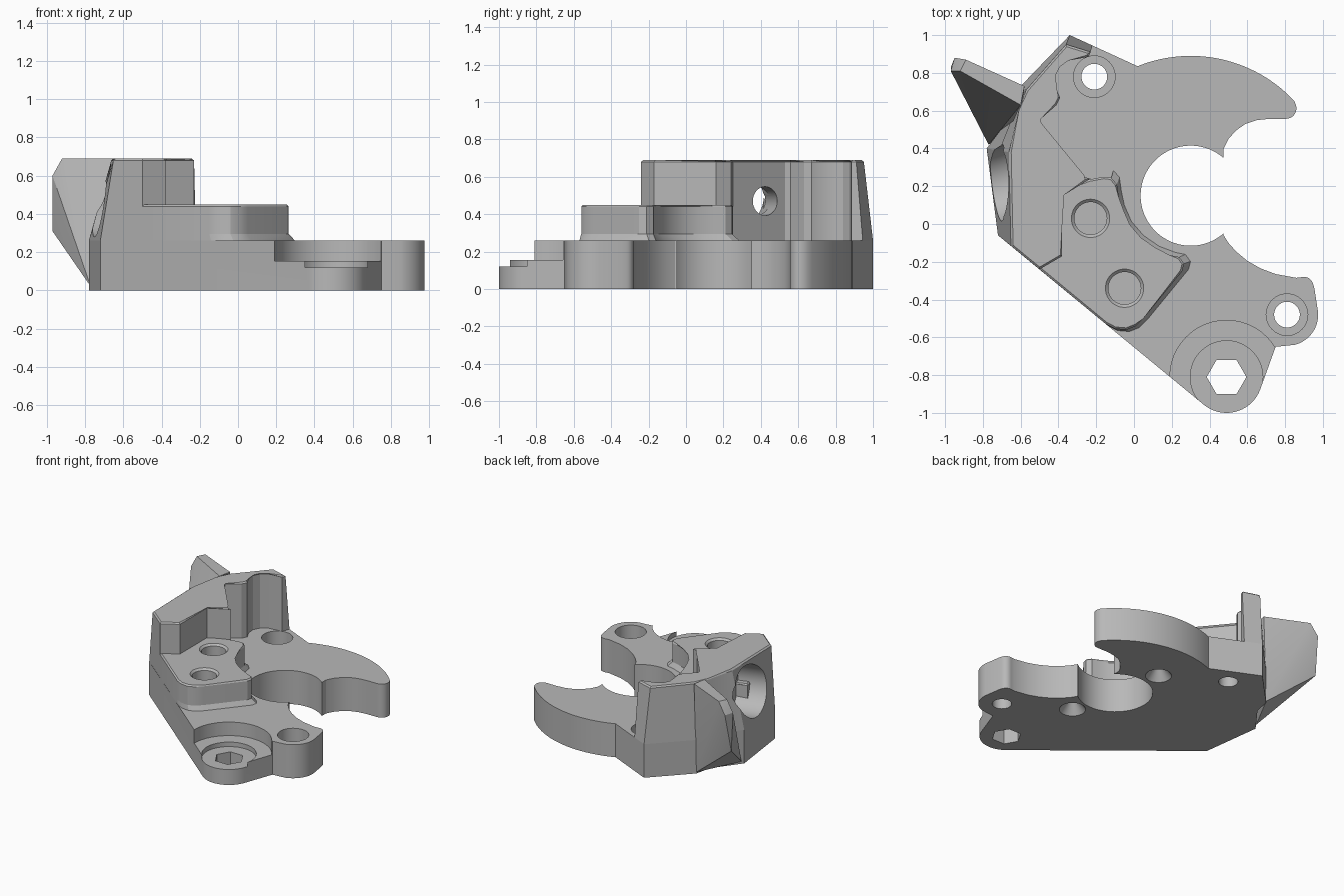
import bpy, bmesh
from math import cos, sin, radians
from mathutils import Vector

if "Cube" in bpy.data.objects:
    bpy.data.objects.remove(bpy.data.objects["Cube"])

grey = bpy.data.materials.new("plain_grey")
grey.use_nodes = True
grey.diffuse_color = (0.48, 0.48, 0.48, 1)
grey.node_tree.nodes["Principled BSDF"].inputs["Base Color"].default_value = (0.48, 0.48, 0.48, 1)


def arc(cx, cy, r, a0, a1, n):
    angles = [radians(a0 + (a1 - a0) * i / n) for i in range(n + 1)]
    return [(cx + r * cos(a), cy + r * sin(a)) for a in angles]


def finish(bm, name):
    bmesh.ops.recalc_face_normals(bm, faces=bm.faces)
    mesh = bpy.data.meshes.new(name)
    bm.to_mesh(mesh)
    bm.free()
    mesh.materials.append(grey)
    ob = bpy.data.objects.new(name, mesh)
    bpy.context.collection.objects.link(ob)
    return ob


def loft(name, low, high, z0, z1, chamfer=0):
    """Solid between two matching outlines, with an optional chamfered top rim."""
    bm = bmesh.new()
    a = [bm.verts.new((x, y, z0)) for x, y in low]
    b = [bm.verts.new((x, y, z1)) for x, y in high]
    bm.faces.new(a[::-1])
    top = bm.faces.new(b)
    for i in range(len(a)):
        j = (i + 1) % len(a)
        bm.faces.new((a[i], a[j], b[j], b[i]))
    if chamfer:
        bmesh.ops.bevel(bm, geom=list(top.edges), offset=chamfer, segments=1,
                        affect='EDGES', clamp_overlap=True)
    return finish(bm, name)


def hull(name, points):
    bm = bmesh.new()
    for p in points:
        bm.verts.new(p)
    res = bmesh.ops.convex_hull(bm, input=bm.verts)
    loose = [v for v in bm.verts if not v.link_faces]
    bmesh.ops.delete(bm, geom=loose, context='VERTS')
    return finish(bm, name)


def rod(start, end, r0, r1=None, n=48):
    """Cylinder or cone between two points, used for drilling."""
    start, end = Vector(start), Vector(end)
    axis = end - start
    bm = bmesh.new()
    bmesh.ops.create_cone(bm, cap_ends=True, segments=n, radius1=r0,
                          radius2=r0 if r1 is None else r1, depth=axis.length)
    ob = finish(bm, "drill")
    ob.matrix_world = axis.to_track_quat('Z', 'Y').to_matrix().to_4x4()
    ob.location = (start + end) / 2
    return ob


def upright(x, y, z0, z1, r0, r1=None):
    return rod((x, y, z0), (x, y, z1), r0, r1)


def cut(ob, cutters):
    bpy.context.view_layer.objects.active = ob
    for c in cutters:
        c.hide_render = True
        mod = ob.modifiers.new("cut", 'BOOLEAN')
        mod.operation, mod.solver, mod.object = 'DIFFERENCE', 'EXACT', c
        bpy.ops.object.modifier_apply(modifier=mod.name)
        bpy.data.objects.remove(c)


# Base plate: nose, lug, round mouth, claw and body corner
nose = (0.49, -0.81)
outline = (
    arc(*nose, 0.19, 231, 340, 20)
    + [(0.75, -0.65)]
    + arc(0.81, -0.48, 0.165, -75, 5, 14)
    + [(0.955, -0.34)] + arc(0.9, -0.33, 0.05, 10, 100, 6)
    + [(0.86, -0.285), (0.75, -0.265), (0.67, -0.235), (0.6, -0.195),
       (0.54, -0.145), (0.5, -0.1), (0.475, -0.06)]
    + arc(0.3, 0.15, 0.265, -48.7, -311.3, 56)
    + [(0.475, 0.4), (0.5, 0.45), (0.54, 0.495), (0.59, 0.53), (0.65, 0.55),
       (0.72, 0.557)]
    + arc(0.805, 0.612, 0.055, -90, 20, 8)
    + arc(0.3, 0.14, 0.75, 43, 112, 28)
    + [(-0.34, 1.0), (-0.6, 0.73), (-0.63, 0.6), (-0.78, 0.4), (-0.72, -0.06)]
)
base = loft("base_plate", outline, outline, 0, 0.26)
hexagon = arc(*nose, 0.105, 0, 300, 5)
drills = [
    upright(*nose, 0.155, 0.4, 0.3),
    upright(*nose, 0.12, 0.4, 0.192),
    loft("drill", hexagon, hexagon, -0.1, 0.4),
]
for x, y in ((0.81, -0.48), (-0.21, 0.78)):
    drills += [upright(x, y, -0.1, 0.4, 0.068), upright(x, y, 0.13, 0.4, 0.11)]
for x, y in ((0.22, 0.53), (0.38, -0.22)):
    drills.append(upright(x, y, -0.01, 0.08, 0.1, 0.03))
cut(base, drills)

# Middle step with two blind holes and a flared foot
step = [(-0.5, -0.24), (-0.15, -0.529), (-0.1, -0.555), (-0.04, -0.56), (0.01, -0.54),
        (0.05, -0.5), (0.255, -0.25), (0.265, -0.21), (0.24, -0.175), (0.19, -0.165),
        (0.11, -0.135), (0.03, -0.08), (-0.03, -0.01), (-0.065, 0.07), (-0.08, 0.14),
        (-0.09, 0.21), (-0.12, 0.245), (-0.16, 0.25), (-0.24, 0.235), (-0.38, 0.16),
        (-0.6, 0.1)]
middle = loft("middle_step", step, step, 0.26, 0.45, 0.01)
holes = []
for x, y in ((-0.23, 0.03), (-0.05, -0.34)):
    holes += [upright(x, y, 0.3, 0.6, 0.086), upright(x, y, 0.436, 0.456, 0.086, 0.108)]
cut(middle, holes)
flare = [(-0.3 + (x + 0.3) * 1.06, -0.405 + (y + 0.405) * 1.06) for x, y in step[1:17]]
foot = loft("step_foot", flare, step[1:17], 0.26, 0.295)

# Tower: upright inner wall, outer wall leaning inward
inner = [(-0.5, -0.24), (-0.38, -0.17), (-0.38, 0.16), (-0.23, 0.24), (-0.27, 0.25),
         (-0.5, 0.53), (-0.505, 0.56), (-0.41, 0.63), (-0.39, 0.67), (-0.42, 0.73),
         (-0.425, 0.79), (-0.4, 0.84), (-0.35, 0.875), (-0.24, 0.885)]
wall_low = [(-0.22, 0.945), (-0.34, 1.0), (-0.6, 0.73), (-0.63, 0.6), (-0.78, 0.4), (-0.72, -0.06)]
wall_high = [(-0.23, 0.91), (-0.36, 0.95), (-0.57, 0.71), (-0.61, 0.6), (-0.66, 0.38), (-0.65, -0.117)]
tower = loft("tower", inner + wall_low, inner + wall_high, 0.26, 0.69, 0.01)
cut(tower, [
    rod((-1.0, 0.12, 0.47), (-0.56, 0.26, 0.47), 0.19),
    rod((-0.68, 0.35, 0.47), (-0.2, 0.48, 0.47), 0.077),
])

# Tapered fin on the rear corner
fin = hull("rear_fin", [
    (-0.97, 0.83, 0.31), (-0.95, 0.78, 0.33), (-0.95, 0.88, 0.6), (-0.97, 0.81, 0.6),
    (-0.89, 0.87, 0.69), (-0.92, 0.81, 0.69), (-0.58, 0.73, 0.69), (-0.6, 0.63, 0.69),
    (-0.6, 0.73, 0.01), (-0.77, 0.42, 0.02), (-0.6, 0.55, 0.3)])

# Smooth the curved walls, keep edges sharp
bpy.ops.object.select_all(action='DESELECT')
for ob in (base, middle, foot, tower, fin):
    ob.select_set(True)
bpy.context.view_layer.objects.active = base
bpy.ops.object.shade_smooth_by_angle(angle=radians(25))
